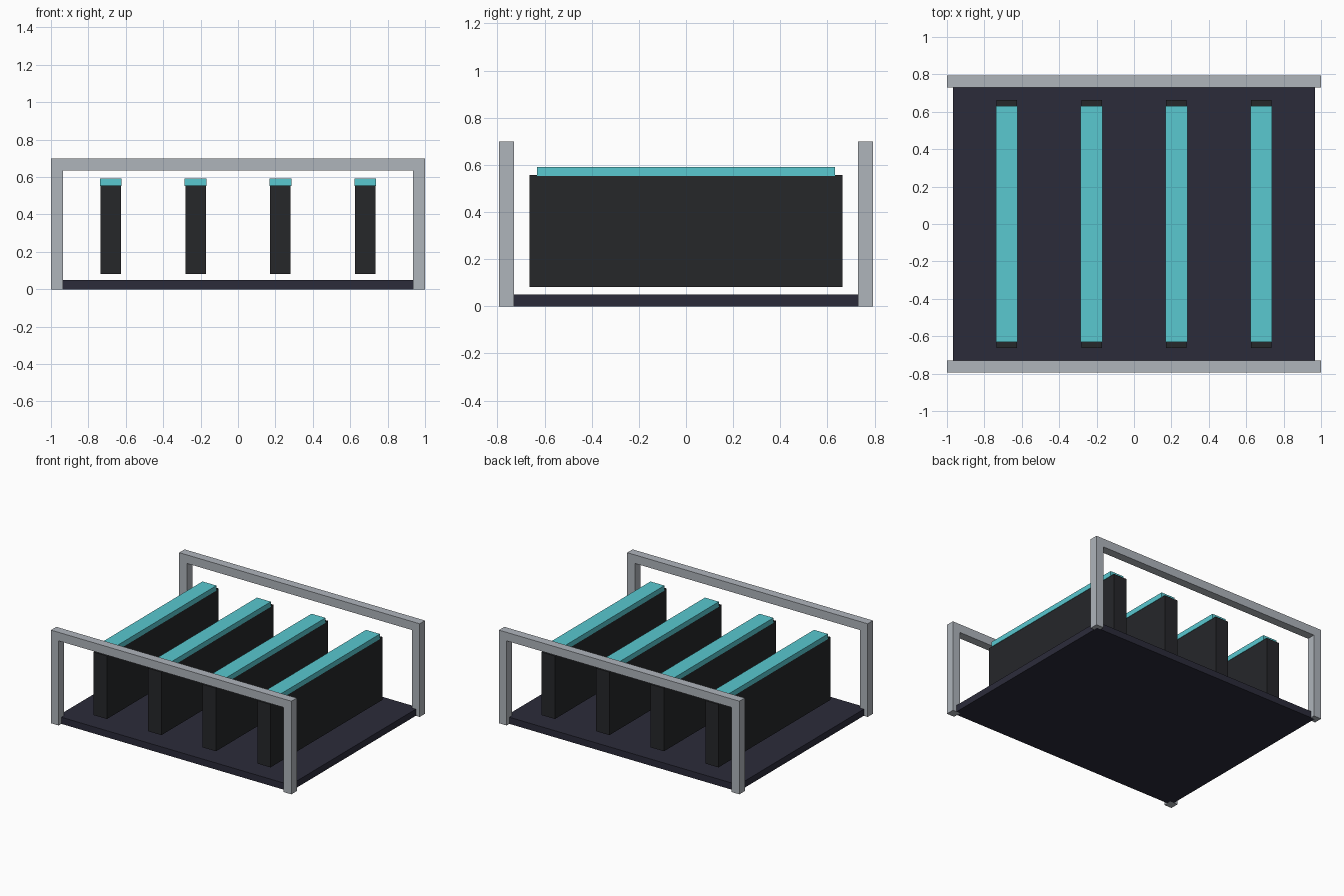
import bpy

if "Cube" in bpy.data.objects:
    bpy.data.objects.remove(bpy.data.objects["Cube"])


def material(name, rgb):
    m = bpy.data.materials.new(name)
    m.diffuse_color = (*rgb, 1)
    m.use_nodes = True
    m.node_tree.nodes["Principled BSDF"].inputs["Base Color"].default_value = m.diffuse_color
    return m


def box(name, x, y, z, mat):
    """Box from (min, max) ranges on each axis."""
    size = [b - a for a, b in (x, y, z)]
    centre = [(a + b) / 2 for a, b in (x, y, z)]
    bpy.ops.mesh.primitive_cube_add(size=1, location=centre)
    ob = bpy.context.object
    ob.name = name
    ob.scale = size
    bpy.ops.object.transform_apply(location=False, rotation=False, scale=True)
    ob.data.materials.append(mat)
    return ob


steel = material("steel", (0.43, 0.46, 0.50))
navy = material("navy", (0.024, 0.024, 0.042))
black = material("black", (0.019, 0.020, 0.023))
cyan = material("cyan", (0.10, 0.58, 0.63))

BAR = 0.064      # frame bar thickness
HX, HY = 1.0, 0.794
TOP = 0.70

# Base plate, reaching the post centre lines
box("base_plate", (-HX + BAR / 2, HX - BAR / 2),
    (-HY + BAR / 2, HY - BAR / 2), (0, 0.05), navy)

# Front and back frames: two posts and a top rail each
for end, s in (("front", -1), ("back", 1)):
    y = sorted((s * HY, s * (HY - BAR)))
    for side, t in (("left", -1), ("right", 1)):
        x = sorted((t * HX, t * (HX - BAR)))
        box(f"{end}_{side}_post", x, y, (0, TOP - BAR), steel)
    box(f"{end}_top_rail", (-HX, HX), y, (TOP - BAR, TOP), steel)

# Upright slabs with coloured cap strips
for i in range(4):
    cx = (i - 1.5) * 0.4535
    box(f"slab_{i + 1}", (cx - 0.055, cx + 0.055),
        (-0.664, 0.664), (0.082, 0.556), black)
    box(f"cap_strip_{i + 1}", (cx - 0.058, cx + 0.058),
        (-0.632, 0.632), (0.553, 0.591), cyan)
